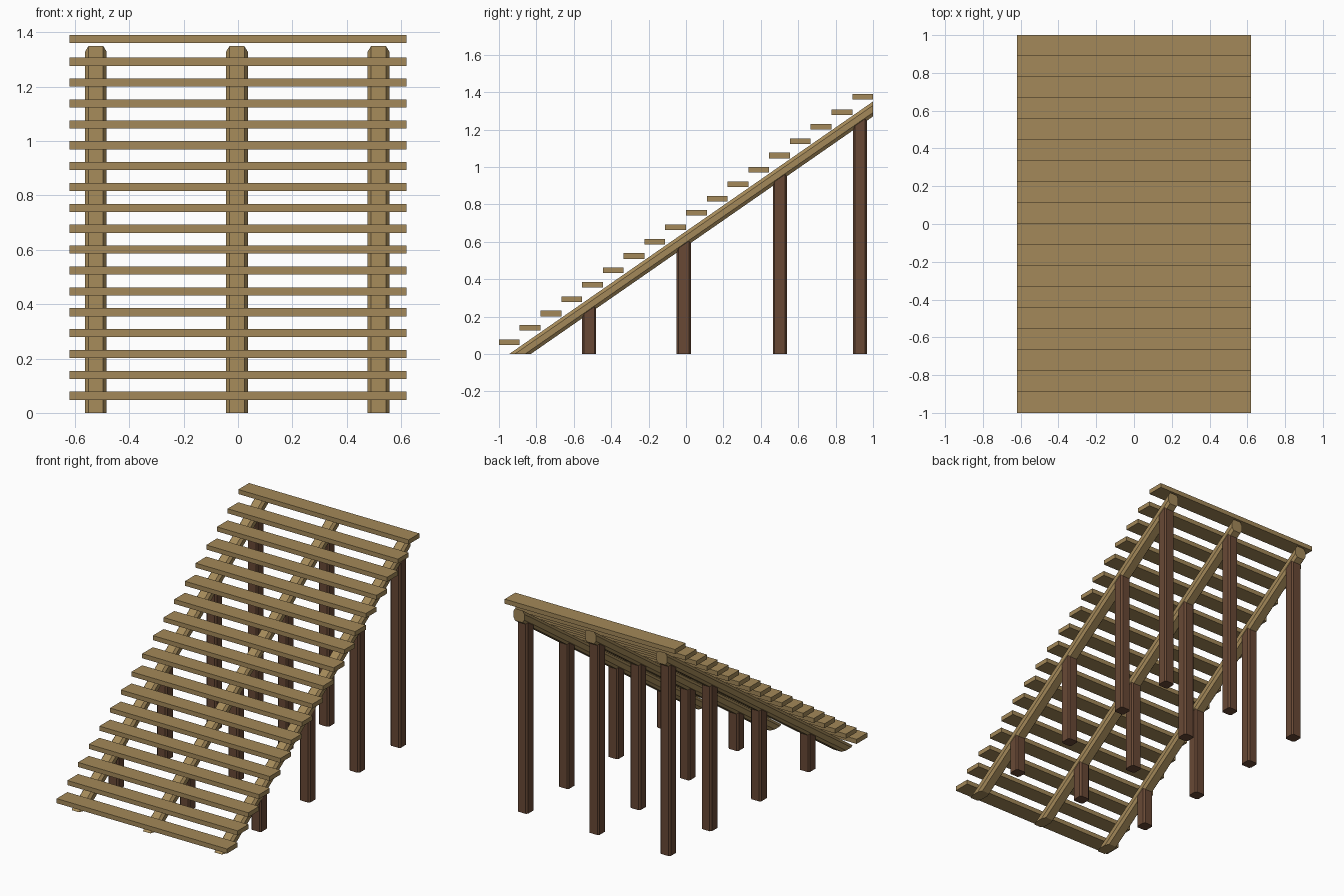
import bpy
import bmesh

old = bpy.data.objects.get("Cube")
if old:
    bpy.data.objects.remove(old, do_unlink=True)


def make_material(name, color):
    mat = bpy.data.materials.new(name)
    mat.use_nodes = True
    mat.diffuse_color = color
    mat.node_tree.nodes["Principled BSDF"].inputs["Base Color"].default_value = color
    return mat


TAN = make_material("tan_wood", (0.37, 0.25, 0.10, 1))
BROWN = make_material("dark_brown_wood", (0.14, 0.066, 0.036, 1))

SLOPE = 0.694
TOP_END = 1.35          # height of the stringer's upper edge at the back
BEAM_H = 0.08
STRINGER_X = (-0.523, -0.004, 0.517)
POST_Y = (-0.518, -0.012, 0.502, 0.93)
TREADS = 18


def stringer_top(y):
    return TOP_END + SLOPE * (y - 1)


def octagon(w, h, cx, cy):
    """Rectangle profile with cut corners, centred on the origin."""
    a, b = w / 2, h / 2
    return [(a - cx, -b), (a, cy - b), (a, b - cy), (a - cx, b),
            (cx - a, b), (-a, b - cy), (-a, cy - b), (cx - a, -b)]


def loft(bm, lower, upper):
    """Closed prism between two matching rings of points."""
    r0 = [bm.verts.new(p) for p in lower]
    r1 = [bm.verts.new(p) for p in upper]
    bm.faces.new(r0)
    bm.faces.new(r1)
    n = len(r0)
    for i in range(n):
        j = (i + 1) % n
        bm.faces.new((r0[i], r0[j], r1[j], r1[i]))


def finish(bm, name, mat):
    bmesh.ops.recalc_face_normals(bm, faces=bm.faces)
    mesh = bpy.data.meshes.new(name)
    bm.to_mesh(mesh)
    bm.free()
    mesh.materials.append(mat)
    obj = bpy.data.objects.new(name, mesh)
    bpy.context.collection.objects.link(obj)
    return obj


# Sloping stringers, cut level at the ground and plumb at the back
for i, x in enumerate(STRINGER_X):
    bm = bmesh.new()
    section = octagon(0.08, BEAM_H, 0.013, 0.021)
    rings = [[(x + u, y, stringer_top(y) - BEAM_H / 2 + v) for u, v in section]
             for y in (-1.1, 1)]
    loft(bm, *rings)
    cut = bmesh.ops.bisect_plane(bm, geom=bm.verts[:] + bm.edges[:] + bm.faces[:],
                                 plane_co=(0, 0, 0), plane_no=(0, 0, 1), clear_inner=True)
    rim = [e for e in cut["geom_cut"] if isinstance(e, bmesh.types.BMEdge)]
    bmesh.ops.contextual_create(bm, geom=rim)
    finish(bm, f"stringer_{i + 1}", TAN)

# Support posts, ending inside the stringers
for i, x in enumerate(STRINGER_X):
    for j, y in enumerate(POST_Y):
        bm = bmesh.new()
        section = octagon(0.075, 0.075, 0.01, 0.01)
        top = stringer_top(y) - BEAM_H / 2
        loft(bm, *[[(x + u, y + v, z) for u, v in section] for z in (0, top)])
        finish(bm, f"post_{i + 1}_{j + 1}", BROWN)

# Treads, the top one set slightly higher
depth = 2 / TREADS
for k in range(TREADS):
    z = 0.063 + 0.0768 * k
    if k == TREADS - 1:
        z = 1.376
    bm = bmesh.new()
    bmesh.ops.create_cube(bm, size=1)
    bmesh.ops.scale(bm, vec=(1.24, depth, 0.03), verts=bm.verts)
    tread = finish(bm, f"tread_{k + 1}", TAN)
    tread.location = (0, -1 + depth * (k + 0.5), z)
